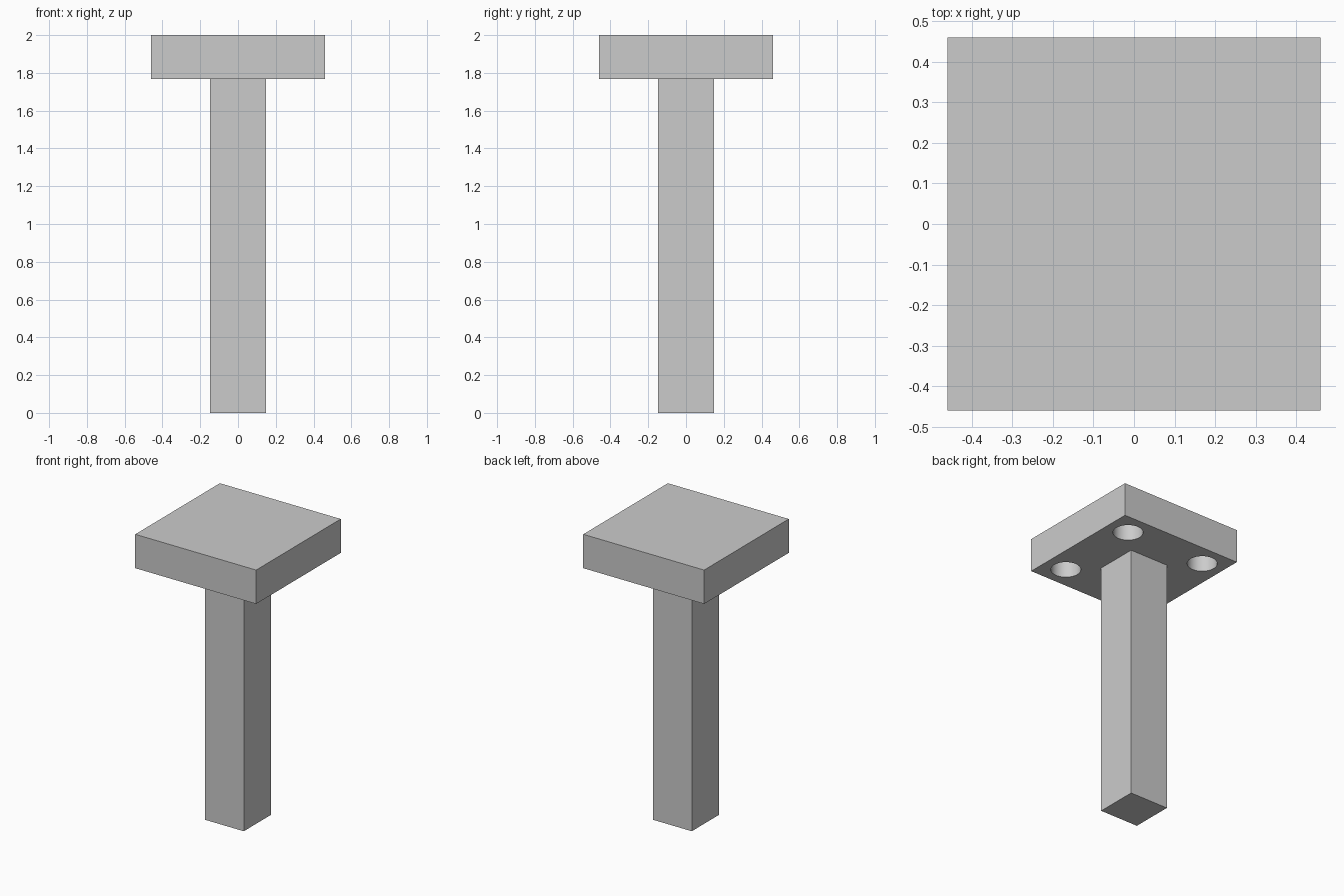
import bpy

cube = bpy.data.objects.get("Cube")
if cube:
    bpy.data.objects.remove(cube, do_unlink=True)

# Single plain grey
GREY = (0.6, 0.6, 0.6, 1.0)
grey = bpy.data.materials.new("plain_grey")
grey.use_nodes = True
grey.diffuse_color = GREY
grey.node_tree.nodes["Principled BSDF"].inputs["Base Color"].default_value = GREY

PLATE_W, STEM_W = 0.92, 0.294
PLATE_Z, TOP_Z = 1.767, 2.0
HOLE_POS, HOLE_R, HOLE_DEPTH = 0.305, 0.095, 0.18


def box(name, width, z0, z1):
    bpy.ops.mesh.primitive_cube_add(size=1, location=(0, 0, (z0 + z1) / 2))
    ob = bpy.context.object
    ob.name = name
    ob.scale = (width, width, z1 - z0)
    bpy.ops.object.transform_apply(location=True, rotation=False, scale=True)
    ob.data.materials.append(grey)
    return ob


# Square plate and post
plate = box("top_plate", PLATE_W, PLATE_Z, TOP_Z)
post = box("square_post", STEM_W, 0, PLATE_Z)

# Blind round holes in the underside, one near each corner
for x in (-1, 1):
    for y in (-1, 1):
        bpy.ops.mesh.primitive_cylinder_add(
            vertices=48, radius=HOLE_R, depth=2 * HOLE_DEPTH,
            location=(x * HOLE_POS, y * HOLE_POS, PLATE_Z))
        cutter = bpy.context.object
        cutter.name = "hole_cutter"
        cutter.data.materials.append(grey)
        cut = plate.modifiers.new("hole", 'BOOLEAN')
        cut.operation = 'DIFFERENCE'
        cut.solver = 'EXACT'
        cut.object = cutter
        bpy.ops.object.select_all(action='DESELECT')
        plate.select_set(True)
        bpy.context.view_layer.objects.active = plate
        bpy.ops.object.modifier_apply(modifier=cut.name)
        bpy.data.objects.remove(cutter, do_unlink=True)

# Smooth hole walls, sharp edges
bpy.ops.object.shade_smooth_by_angle()
